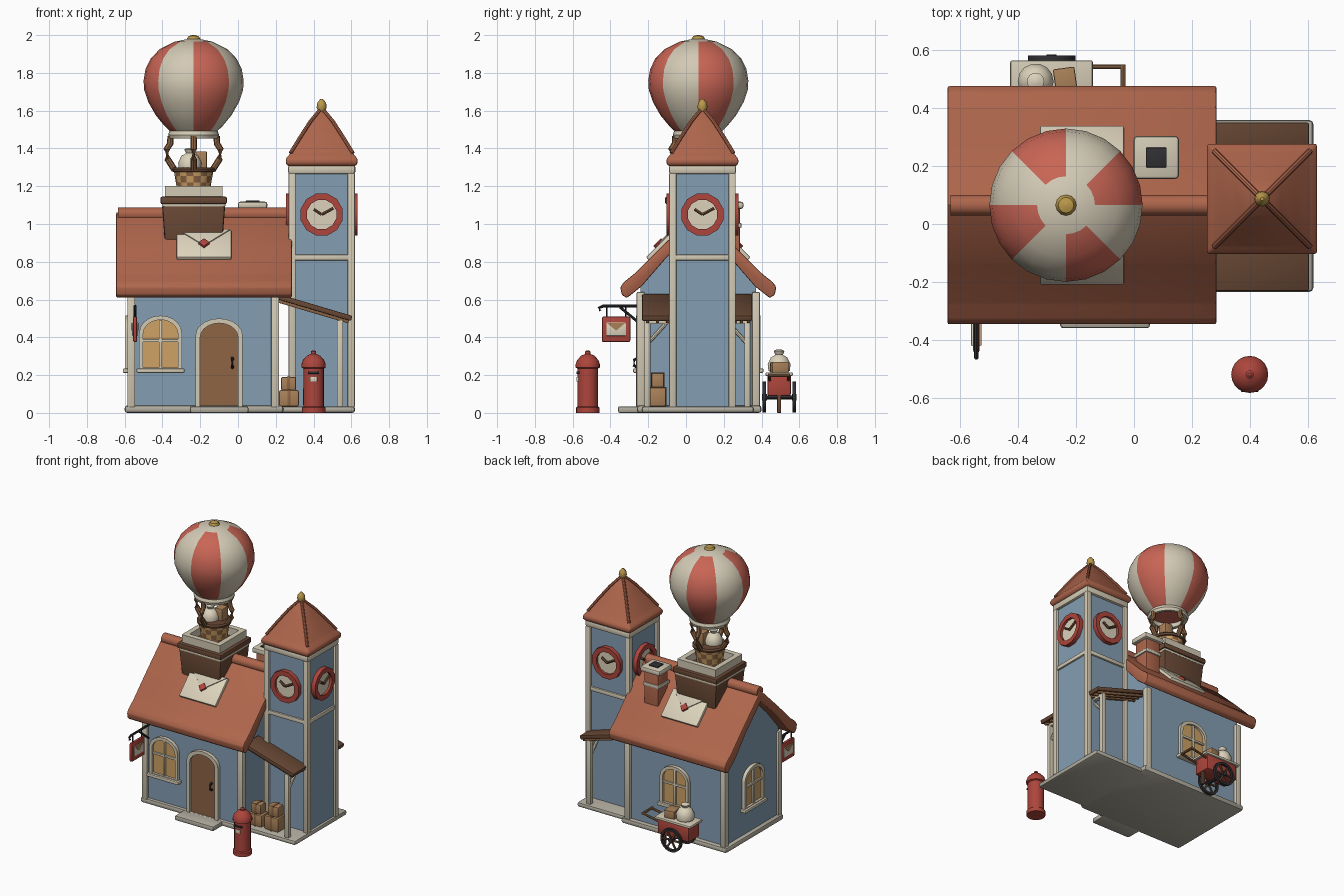
import bpy, bmesh
from math import sin, cos, pi, radians, sqrt
from mathutils import Matrix, Vector

if "Cube" in bpy.data.objects:
    bpy.data.objects.remove(bpy.data.objects["Cube"])

def T(x, y, z): return Matrix.Translation((x, y, z))
def R(a, ax): return Matrix.Rotation(radians(a), 4, ax)
I = Matrix.Identity(4)

COL = dict(wall=(.23, .34, .45), roof=(.42, .13, .07), cream=(.65, .59, .46), red=(.42, .06, .045),
           stripe=(.58, .13, .09), dark=(.14, .065, .035), wood=(.27, .13, .06), tan=(.4, .22, .1),
           glass=(.62, .36, .13), gold=(.5, .32, .07), iron=(.03, .03, .035), stone=(.45, .42, .35),
           paper=(.72, .65, .5))
MAT = {}
for k, c in COL.items():
    MAT[k] = bpy.data.materials.new(k)
    MAT[k].diffuse_color = (*c, 1)

def finish(name, bm, mats, M=I, bevel=0, seg=2):
    bmesh.ops.recalc_face_normals(bm, faces=bm.faces[:])
    if bevel:
        bmesh.ops.bevel(bm, geom=bm.edges[:], offset=bevel, segments=seg, affect='EDGES', profile=.5, clamp_overlap=True)
    bm.transform(M)
    me = bpy.data.meshes.new(name)
    bm.to_mesh(me)
    bm.free()
    for m in mats.split():
        me.materials.append(MAT[m])
    ob = bpy.data.objects.new(name, me)
    bpy.context.collection.objects.link(ob)
    return ob

def box(name, x0, x1, y0, y1, z0, z1, mat, M=I, bevel=.006, top=1):
    bm = bmesh.new()
    bmesh.ops.create_cube(bm, size=1)
    for v in bm.verts:
        if v.co.z > 0:
            v.co.x *= top
            v.co.y *= top
        v.co = ((x0+x1)/2 + v.co.x*(x1-x0), (y0+y1)/2 + v.co.y*(y1-y0), (z0+z1)/2 + v.co.z*(z1-z0))
    return finish(name, bm, mat, M, bevel)

def loft(name, loops, mat, M=I, closed=False, bevel=0, pick=None):
    bm = bmesh.new()
    L = [[bm.verts.new(p) for p in lp] for lp in loops]
    n = len(L[0])
    for j in range(len(L) if closed else len(L)-1):
        a, b = L[j], L[(j+1) % len(L)]
        for i in range(n):
            f = bm.faces.new((a[i], a[(i+1) % n], b[(i+1) % n], b[i]))
            if pick:
                f.material_index = pick(i, j)
    if not closed:
        bm.faces.new(L[0])
        bm.faces.new(L[-1])
    return finish(name, bm, mat, M, bevel)

def prism(name, pts, y0, y1, mat, M=I, bevel=0):      # outline in XZ, depth along Y
    return loft(name, [[(x, y, z) for x, z in pts] for y in (y0, y1)], mat, M, bevel=bevel)

def ring(name, out, inn, y0, y1, mat, M=I):
    return loft(name, [[(x, y, z) for x, z in o] for o, y in ((out, y0), (inn, y0), (inn, y1), (out, y1))], mat, M, True)

def lathe(name, prof, mat, M=I, n=20, a0=0, bevel=0, pick=None):
    return loft(name, [[(r*cos(a0+2*pi*i/n), r*sin(a0+2*pi*i/n), z) for i in range(n)] for r, z in prof], mat, M, bevel=bevel, pick=pick)

def tube(name, pts, r, mat, M=I, n=8):
    P = [Vector(p) for p in pts]
    loops = []
    for i, p in enumerate(P):
        q = (P[min(i+1, len(P)-1)] - P[max(i-1, 0)]).to_track_quat('Z', 'Y')
        loops.append([p + q @ Vector((r*cos(2*pi*k/n), r*sin(2*pi*k/n), 0)) for k in range(n)])
    return loft(name, loops, mat, M)

def circle(r, n=12): return [(r*cos(2*pi*(i+.5)/n), r*sin(2*pi*(i+.5)/n)) for i in range(n)]
def square(a): return [(-a, -a), (a, -a), (a, a), (-a, a)]
def arch(w, z0, z1, rise):
    return [(-w, z0), (w, z0)] + [(w*cos(pi*i/10), z1-rise+rise*sin(pi*i/10)) for i in range(11)]

CX, CY = -.235, .065        # balloon axis and ridge line
TX, TY = .443, .087         # tower axis

# Ground slabs and step
box('house_base', -.6, .24, -.26, .4, 0, .04, 'stone', bevel=.015)
box('tower_base', .15, .62, -.235, .36, 0, .035, 'stone', bevel=.015)
box('door_step', -.255, .055, -.36, -.22, 0, .035, 'stone', bevel=.01)

# House walls, roof and ridge
G = T(0, CY, 0) @ R(90, 'Z')
prism('house_walls', [(-.305, .03), (.305, .03), (.305, .69), (0, .99), (-.305, .69)], -.2, .57, 'wall', G)
side = [(.2, .875), (.34, .735), (.395, .692), (.413, .665), (.405, .625), (.378, .608), (.3, .67), (.17, .82)]
prism('house_roof', [(0, 1.065)] + side + [(0, .985)] + [(-x, z) for x, z in reversed(side)], -.285, .645, 'roof', G, .008)
tube('roof_ridge', [(-.635, CY, 1.052), (.26, CY, 1.052)], .036, 'roof', n=12)
for x in (-.565, .197):
    for y in (-.24, .37):
        box('house_corner_post', x-.021, x+.021, y-.021, y+.021, .03, .64, 'cream')

# Front door
D = T(-.1, -.24, 0)
ring('door_frame', arch(.125, .035, .5, .09), arch(.1, .035, .475, .075), -.025, .02, 'cream', D)
prism('door', arch(.102, .035, .477, .075), -.01, .02, 'wood', D)
tube('door_handle', [(.07, -.015, .24), (.07, -.035, .25), (.07, -.035, .28), (.07, -.015, .29)], .008, 'iron', D)

# Arched windows: front, back, left gable
for W in (T(-.41, -.24, 0), T(-.18, .37, 0) @ R(180, 'Z'), T(-.57, CY, 0) @ R(-90, 'Z')):
    ring('window_frame', arch(.113, .225, .515, .09), arch(.092, .24, .493, .075), -.025, .02, 'cream', W)
    prism('window_glass', arch(.094, .235, .495, .075), -.008, .02, 'glass', W)
    box('window_mullion', -.008, .008, -.02, .01, .235, .49, 'cream', W, .002)
    box('window_crossbar', -.094, .094, -.019, .01, .375, .39, 'cream', W, .002)
    box('window_sill', -.127, .127, -.04, .02, .212, .235, 'cream', W)

# Envelopes on both roof slopes
for a in (0, 180):
    E = T(-.18, CY, 0) @ R(a, 'Z') @ T(0, -.188, .882) @ R(-45, 'X')
    box('envelope', -.145, .145, -.022, .02, -.103, .103, 'paper', E, .006)
    prism('envelope_flap', [(-.14, .1), (.14, .1), (0, -.02)], -.029, 0, 'cream', E, .002)
    prism('envelope_seal', [(-.03, -.005), (0, -.035), (.03, -.005), (0, .025)], -.037, 0, 'red', E, .003)

# Chimney
K = T(.077, .23, 0)
box('chimney_stack', -.056, .056, -.056, .056, .72, 1.09, 'roof', K)
box('chimney_band', -.064, .064, -.064, .064, .98, 1.005, 'cream', K)
box('chimney_cap', -.078, .078, -.074, .074, 1.08, 1.118, 'cream', K, .012)
box('chimney_flue', -.036, .036, -.034, .034, 1.1, 1.125, 'iron', K, .003)

# Tower with corner posts, bands and roof
W = T(TX, TY, 0)
box('tower_walls', -.16, .16, -.16, .16, .02, 1.29, 'wall', W, 0)
for sx in (-1, 1):
    for sy in (-1, 1):
        box('tower_post', sx*.157-.019, sx*.157+.019, sy*.157-.019, sy*.157+.019, .03, 1.27, 'cream', W)
box('tower_cornice', -.178, .178, -.178, .178, 1.265, 1.312, 'cream', W, .012)
q = sqrt(2)
lathe('tower_roof', [(.175*q, 1.305), (.19*q, 1.318), (.19*q, 1.345), (.165*q, 1.375), (.115*q, 1.455), (.06*q, 1.54), (.015*q, 1.598)],
      'roof', W, 4, pi/4, .008)
lathe('roof_finial', [(.012, 1.58), (.017, 1.595), (.027, 1.617), (.023, 1.642), (.006, 1.663)], 'gold', W, 12)
for a in range(4):
    F = W @ R(90*a, 'Z')
    tube('roof_hip', [(d, d, z) for d, z in ((.165, 1.375), (.115, 1.457), (.06, 1.542), (.012, 1.6))], .01, 'roof', F)
    box('tower_band', -.15, .15, -.172, -.15, .808, .838, 'cream', F)
    C = F @ T(0, -.155, 1.05)
    ring('clock_rim', circle(.115), circle(.08), -.035, .01, 'red', C)
    prism('clock_face', circle(.085), -.018, .01, 'paper', C)
    tube('clock_long_hand', [(0, -.026, 0), (.062, -.026, .034)], .009, 'dark', C, 6)
    tube('clock_short_hand', [(0, -.026, 0), (-.042, -.026, .028)], .009, 'dark', C, 6)

# Porch roof on both sides of the tower
P = T(.405, 0, .558) @ R(16.5, 'Y')
for y0, y1, yp in ((-.232, -.07, -.205), (.24, .35, .325)):
    box('porch_roof', -.205, .205, y0, y1, -.014, .014, 'dark', P, .005)
    for i in range(3):
        y = y0 + (y1-y0)*(i+.5)/3
        box('porch_rafter', -.195, .195, y-.008, y+.008, -.03, -.01, 'wood', P, .003)
    box('porch_post', .523, .557, yp-.016, yp+.016, .03, .49, 'cream')
    s = 1 if yp < 0 else -1
    box('porch_beam', .525, .555, min(yp, yp+s*.13), max(yp, yp+s*.13), .47, .495, 'cream')
    tube('porch_brace', [(.54, yp, .365), (.54, yp+s*.1, .475)], .011, 'cream')

# Parcels under the porch
for x, y, z, w, h in ((.27, -.15, .035, .052, .085), (.268, -.15, .12, .04, .07), (.4, -.15, .035, .055, .1), (.405, -.15, .135, .042, .075)):
    box('parcel', x-w, x+w, y-w*.8, y+w*.8, z, z+h, 'tan', bevel=.008)
    box('parcel_strap', x-.008, x+.008, y-w*.8-.003, y+w*.8+.003, z, z+h+.003, 'wood', bevel=.002)

# Hanging sign
tube('sign_arm', [(-.545, -.22, .565), (-.545, -.44, .565), (-.545, -.462, .555), (-.545, -.455, .54)], .008, 'iron')
tube('sign_brace', [(-.545, -.24, .47), (-.545, -.35, .56)], .007, 'iron')
for y in (-.42, -.32):
    tube('sign_hanger', [(-.545, y, .5), (-.545, y, .565)], .004, 'iron')
box('sign_board', -.556, -.534, -.445, -.295, .375, .51, 'red', bevel=.008)
for a in (90, -90):
    S = T(-.545, -.37, .443) @ R(a, 'Z')
    box('sign_letter', -.052, .052, -.015, 0, -.035, .035, 'paper', S, .002)
    prism('sign_letter_flap', [(-.05, .034), (.05, .034), (0, -.008)], -.018, 0, 'tan', S)

# Balloon dock on the ridge
B = T(CX, CY, 0)
box('dock_box', -.148, .148, -.148, .148, .84, 1.1, 'dark', B, .012, 1.13)
box('dock_band', -.168, .168, -.168, .168, 1.09, 1.11, 'cream', B)
box('dock_slab', -.176, .176, -.176, .176, 1.105, 1.145, 'dark', B, .01)
ring('dock_rim', square(.152), square(.115), 1.14, 1.2, 'cream', B @ Matrix(((1, 0, 0, 0), (0, 0, 1, 0), (0, 1, 0, 0), (0, 0, 0, 1))))

# Woven basket with mail
lathe('basket', [(.082, 1.14), (.088, 1.18), (.094, 1.22), (.1, 1.255), (.105, 1.285)], 'wood glass', B, 16, pick=lambda i, j: (i+j) % 2)
lathe('basket_rim', [(.095, 1.275), (.113, 1.277), (.116, 1.29), (.108, 1.3), (.09, 1.3)], 'dark', B, 16)
sack = [(.03, 0), (.058, .015), (.062, .05), (.045, .085), (.02, .1), (.03, .12), (.012, .128)]
lathe('basket_sack', sack, 'paper', B @ T(-.02, -.015, 1.275), 14)
box('basket_parcel', .01, .07, -.01, .06, 1.28, 1.385, 'tan', B, .006)

# Balloon envelope, skirt, crown and suspension straps
prof = [(.118, 1.485), (.155, 1.52), (.2, 1.575), (.24, 1.645), (.262, 1.71), (.265, 1.76), (.255, 1.82), (.228, 1.875), (.18, 1.925), (.1, 1.965), (.03, 1.98)]
lathe('balloon', prof, 'stripe cream', B, 24, pick=lambda i, j: 1 if j == 9 else (i//3) % 2)
lathe('balloon_crown', [(.036, 1.965), (.036, 1.98), (.027, 1.994), (.008, 2.0)], 'gold', B, 12)
loft('balloon_skirt', [[(r*cos(2*pi*i/24), r*sin(2*pi*i/24), z) for i in range(24)] for r, z in
     ((.105, 1.455), (.128, 1.452), (.135, 1.472), (.128, 1.492), (.105, 1.49))], 'cream', B, True)
for a in range(4):
    S = B @ R(90*a, 'Z')
    tube('balloon_strap', [(.122, 0, 1.465), (.124, 0, 1.425), (.143, 0, 1.395), (.138, 0, 1.345), (.1, 0, 1.285)], .017, 'wood', S)

# Pillar post box
M = T(.4, -.52, 0)
lathe('pillar_box', [(.062, 0), (.062, .028), (.054, .034), (.054, .235), (.064, .24), (.064, .258), (.056, .28), (.035, .303), (.014, .312),
                     (.014, .325), (.006, .331)], 'red', M, 20)
box('pillar_slot', -.03, .03, -.06, -.04, .207, .219, 'iron', M, .002)
box('pillar_label', -.02, .02, -.059, -.04, .165, .19, 'paper', M, .002)

# Hand cart behind the house
C = T(-.285, .493, 0)
box('cart_body', -.125, .125, -.062, .062, .09, .205, 'red', C, .01)
box('cart_rim', -.143, .143, -.073, .073, .195, .215, 'cream', C, .008)
lathe('cart_sack', sack, 'paper', C @ T(-.055, 0, .208), 14)
box('cart_parcel', .01, .085, -.05, .04, .21, .27, 'tan', C @ R(8, 'Z'))
tube('cart_axle', [(0, -.09, .082), (0, .09, .082)], .01, 'iron', C)
for y in (-.078, .08):
    V = C @ T(0, y, .083)
    ring('cart_wheel', circle(.083, 20), circle(.067, 20), -.009, .009, 'iron', V)
    prism('wheel_hub', circle(.018), -.013, .013, 'iron', V)
    for k in range(3):
        box('wheel_spoke', -.07, .07, -.005, .005, -.006, .006, 'dark', V @ R(60*k, 'Y'), .001)
for y in (-.05, .05):
    tube('cart_handle', [(.1, y, .17), (.25, y, .2)], .008, 'wood', C)
tube('cart_grip', [(.247, -.058, .2), (.247, .058, .2)], .009, 'wood', C)
box('cart_leg', .1, .12, -.01, .01, 0, .1, 'dark', C, .003)

# Smooth shading with sharp edges kept
for ob in bpy.context.scene.objects:
    ob.select_set(True)
    bpy.context.view_layer.objects.active = ob
bpy.ops.object.shade_smooth_by_angle(angle=radians(35))

for m in bpy.data.materials:
    if m.users and not m.is_grease_pencil:
        m.use_nodes = True
        m.node_tree.nodes["Principled BSDF"].inputs["Base Color"].default_value = m.diffuse_color
